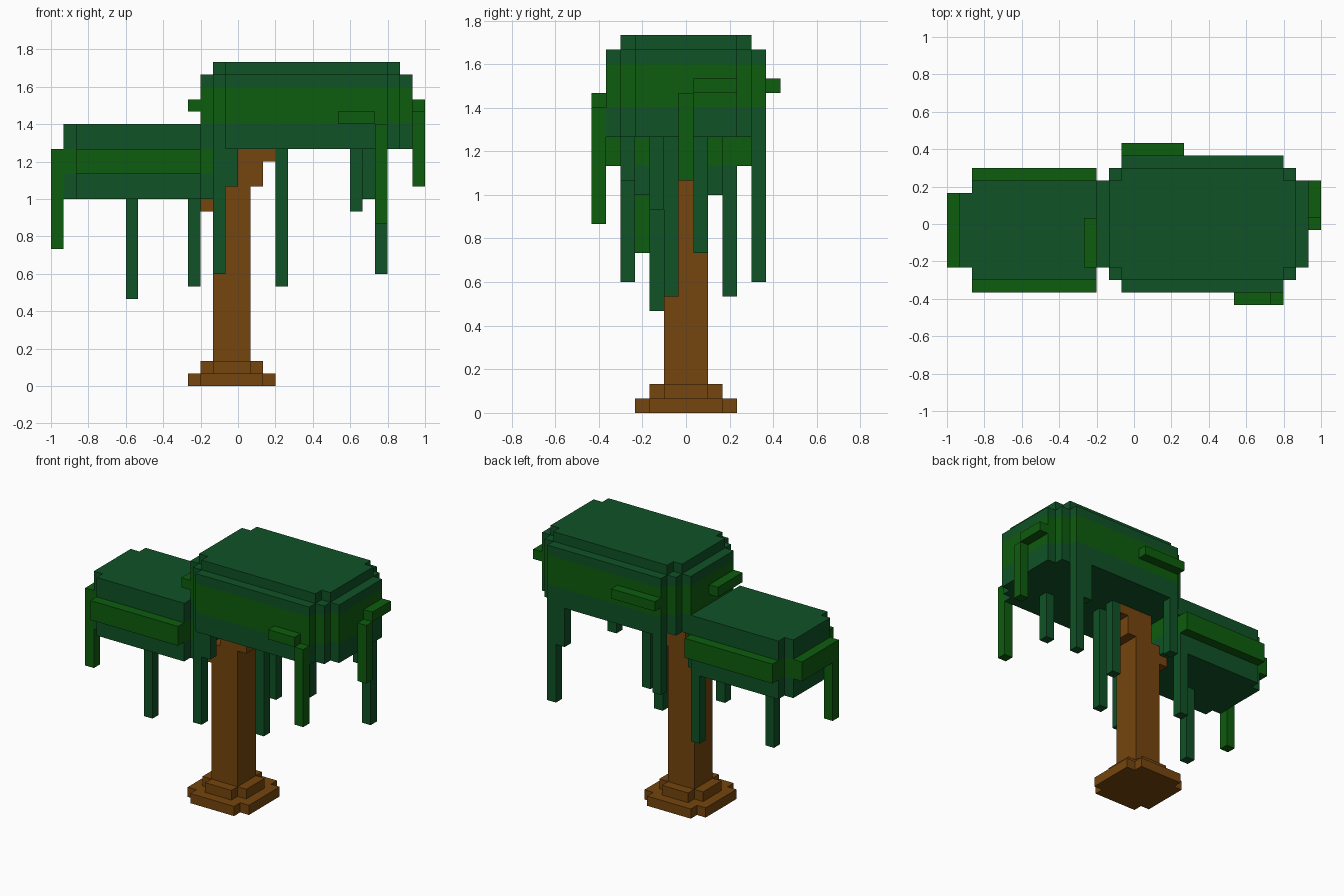
import bpy, bmesh

if "Cube" in bpy.data.objects:
    bpy.data.objects.remove(bpy.data.objects["Cube"])

U = 1 / 15  # one block of the model


def material(name, rgb):
    m = bpy.data.materials.new(name)
    m.diffuse_color = (*rgb, 1)
    m.use_nodes = True
    m.node_tree.nodes["Principled BSDF"].inputs["Base Color"].default_value = m.diffuse_color
    return m


DARK = material("dark_leaf", (0.005, 0.084, 0.019))
LIGHT = material("light_leaf", (0.004, 0.107, 0.004))
WOOD = material("bark", (0.178, 0.060, 0.0044))


def outline(x0, x1, y0, y1, n):
    """Rectangle whose four corners are cut into n stair steps."""
    pts = []
    for sx, sy, flip in ((1, 1, 0), (-1, 1, 1), (-1, -1, 0), (1, -1, 1)):
        cx, cy = (x1 if sx > 0 else x0), (y1 if sy > 0 else y0)
        corner = []
        for k in range(n + 1):
            corner.append((cx - sx * k, cy - sy * (n - k)))
            if k < n:
                corner.append((cx - sx * (k + 1), cy - sy * (n - k)))
        pts += corner[::-1] if flip else corner
    return pts


def block(name, x, y, levels, mats, steps=0):
    """Prism through the given heights, one material per height band."""
    pts = outline(*x, *y, steps)
    bm = bmesh.new()
    rings = [[bm.verts.new((px * U, py * U, z * U)) for px, py in pts] for z in levels]
    used = list(dict.fromkeys(mats))
    bm.faces.new(rings[0][::-1]).material_index = used.index(mats[0])
    bm.faces.new(rings[-1]).material_index = used.index(mats[-1])
    n = len(pts)
    for lo, hi, m in zip(rings, rings[1:], mats):
        for i in range(n):
            j = (i + 1) % n
            bm.faces.new((lo[i], lo[j], hi[j], hi[i])).material_index = used.index(m)
    bm.normal_update()
    me = bpy.data.meshes.new(name)
    bm.to_mesh(me)
    bm.free()
    for m in used:
        me.materials.append(m)
    ob = bpy.data.objects.new(name, me)
    bpy.context.collection.objects.link(ob)


# Roots and trunk, stepping to the right near the top
block("root_lower", (-4, 3), (-3.5, 3.5), (0, 1), [WOOD], 1)
block("root_upper", (-3, 2), (-2.5, 2.5), (1, 2), [WOOD], 1)
block("trunk", (-2, 1), (-1.5, 1.5), (2, 16), [WOOD])
block("trunk_top", (-1, 2), (-1.5, 1.5), (16, 19), [WOOD])
block("branch_right", (2, 3), (-1.5, 1.5), (18, 19), [WOOD])
block("branch_left", (-3, -2), (-1.5, 1.5), (14, 15), [WOOD])

# Upper canopy with a light band and a smaller cap
block("upper_canopy", (-3, 14), (-5.5, 5.5), (19, 21, 24, 25), [DARK, LIGHT, DARK], 2)
block("upper_canopy_cap", (-2, 13), (-4.5, 4.5), (25, 26), [DARK], 1)

# Lower canopy on the left
block("lower_canopy", (-14, -2), (-4.5, 3.5), (15, 17, 19, 21), [DARK, LIGHT, DARK], 1)

# Light leaf ledges on the canopy sides: x range, y range, z range
for i, (x, y, z) in enumerate([
    ((-13, -3), (-5.5, -4.5), (17, 19)),
    ((-13, -3), (3.5, 4.5), (17, 19)),
    ((-15, -14), (-3.5, 2.5), (17, 19)),
    ((8, 11), (-6.5, -5.5), (21, 22)),
    ((-1, 4), (5.5, 6.5), (22, 23)),
    ((-4, -3), (-3.5, 0.5), (22, 23)),
    ((14, 15), (0.5, 3.5), (22, 23)),
]):
    block(f"leaf_ledge_{i + 1}", x, y, z, [LIGHT])

# Hanging vines: x, y, bottom, top, colour
for i, (x, y, z0, z1, m) in enumerate([
    (-15, -3.5, 11, 17, LIGHT),
    (11, -6.5, 13, 21, LIGHT),
    (14, -0.5, 16, 22, LIGHT),
    (11, 4.5, 9, 19, DARK),
    (10, 4.5, 15, 19, DARK),
    (9, -2.5, 14, 19, DARK),
    (3, -1.5, 8, 19, DARK),
    (3, 0.5, 11, 19, DARK),
    (-2, -4.5, 9, 19, DARK),
    (-1, -4.5, 16, 19, DARK),
    (-1, 4.5, 13, 19, DARK),
    (-4, 2.5, 8, 15, DARK),
    (-9, -2.5, 7, 15, DARK),
]):
    block(f"vine_{i + 1}", (x, x + 1), (y, y + 1), (z0, z1), [m])
